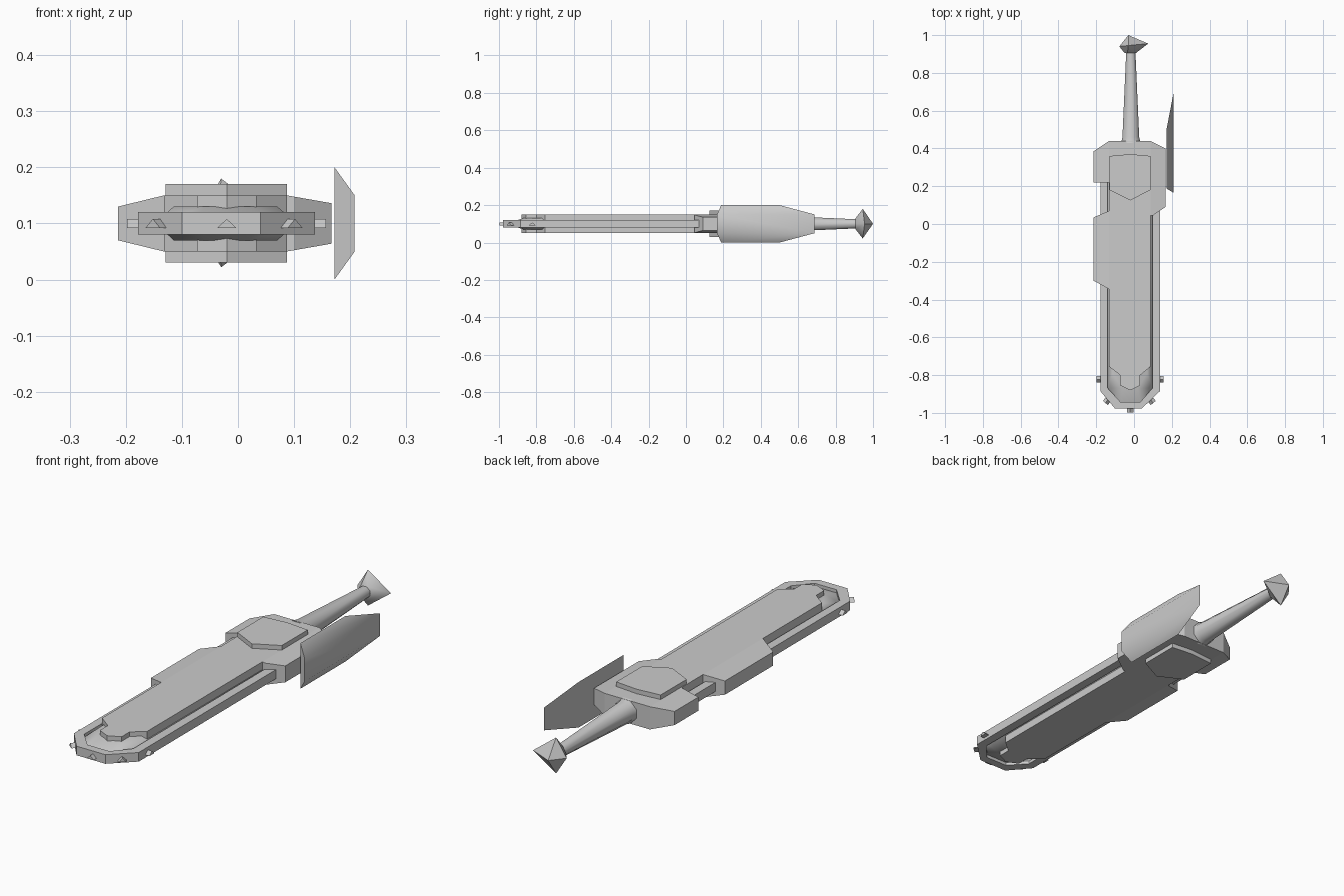
import bpy, bmesh, math
from mathutils import Vector

if "Cube" in bpy.data.objects:
    bpy.data.objects.remove(bpy.data.objects["Cube"])

grey = bpy.data.materials.new("steel grey")
grey.diffuse_color = (0.6, 0.6, 0.6, 1)
grey.use_nodes = True
grey.node_tree.nodes["Principled BSDF"].inputs["Base Color"].default_value = grey.diffuse_color
MID = 0.1   # height of the symmetry plane


def finish(bm, name, smooth=20):
    bmesh.ops.recalc_face_normals(bm, faces=bm.faces)
    me = bpy.data.meshes.new(name)
    bm.to_mesh(me)
    bm.free()
    ob = bpy.data.objects.new(name, me)
    bpy.context.collection.objects.link(ob)
    me.materials.append(grey)
    bpy.ops.object.select_all(action='DESELECT')
    ob.select_set(True)
    bpy.context.view_layer.objects.active = ob
    bpy.ops.object.shade_smooth_by_angle(angle=math.radians(smooth))
    return ob


def slab(name, outline, half):
    """Outline extruded both ways from the mid plane; half(x, y) is the half thickness."""
    bm = bmesh.new()
    top = [bm.verts.new((x, y, MID + half(x, y))) for x, y in outline]
    low = [bm.verts.new((x, y, MID - half(x, y))) for x, y in outline]
    bm.faces.new(top)
    bm.faces.new(low[::-1])
    for i in range(len(top)):
        j = (i + 1) % len(top)
        bm.faces.new((top[i], low[i], low[j], top[j]))
    return finish(bm, name)


def hull(name, points, smooth=20):
    bm = bmesh.new()
    for p in points:
        bm.verts.new(p)
    bmesh.ops.convex_hull(bm, input=bm.verts)
    bmesh.ops.dissolve_limit(bm, angle_limit=0.01, verts=bm.verts, edges=bm.edges)
    return finish(bm, name, smooth)


def loft(name, rings, smooth=60):
    """Rings (y, radius) along the handle axis."""
    bm = bmesh.new()
    n = 8
    loops = [[bm.verts.new((-0.017 + r * math.cos(2 * math.pi * (k + .5) / n), y,
                            MID + r * math.sin(2 * math.pi * (k + .5) / n)))
              for k in range(n)] for y, r in rings]
    for a, b in zip(loops, loops[1:]):
        for k in range(n):
            bm.faces.new((a[k], a[(k + 1) % n], b[(k + 1) % n], b[k]))
    bm.faces.new(loops[0])
    bm.faces.new(loops[-1])
    return finish(bm, name, smooth)


# central plate with stepped tongue
slab("blade_plate", [(-.132, .44), (.087, .44), (.087, -.755), (.033, -.80), (.033, -.855),
                     (-.02, -.88), (-.073, -.855), (-.073, -.80), (-.132, -.755)],
     lambda x, y: .05)

# wings that thin out sideways
left = lambda x, y: .05 - .02 * (-.132 - x) / .082
right = lambda x, y: .05 - .014 * (x - .087) / .08
slab("guard_left_wing", [(-.132, .44), (-.214, .385), (-.214, .22), (-.132, .22)], left)
slab("blade_left_wing", [(-.132, .07), (-.214, .035), (-.214, -.30), (-.132, -.345)], left)
slab("guard_right_wing", [(.087, .44), (.167, .40), (.167, .09), (.10, .045), (.087, .045)], right)

# raised pentagon on both sides of the guard
slab("guard_boss", [(-.129, .36), (-.02, .37), (.087, .36), (.087, .18), (-.02, .125), (-.129, .18)],
     lambda x, y: .07)

# rim rail running round the tip
outer = [(-.178, .25), (-.178, -.885), (-.10, -.978), (.04, -.978), (.137, -.885), (.137, .10)]
inner = [(-.14, .25), (-.14, -.868), (-.072, -.942), (.034, -.942), (.098, -.868), (.098, .10)]
slab("rim_rail", outer + inner[::-1], lambda x, y: .02)

# recessed web, thicker toward the middle
web = [(x, y, MID + s * .006) for x, y in inner for s in (-1, 1)]
web += [(x, y, MID + s * .03) for x, y in
        [(-.115, .1), (-.115, -.79), (-.06, -.87), (.02, -.87), (.07, -.79), (.07, .1)] for s in (-1, 1)]
hull("web", web, 50)

# triangular studs round the tip
for x, y, ang in [(-.02, -.978, -90), (-.139, -.932, -130), (.089, -.932, -50),
                  (-.178, -.822, 180), (.137, -.822, 0)]:
    d = Vector((math.cos(math.radians(ang)), math.sin(math.radians(ang)), 0))
    side = Vector((-d.y, d.x, 0))
    pts = []
    for t in (-.006, .02):
        c = Vector((x, y, MID)) + d * t
        pts += [c + side * .017 + Vector((0, 0, -.008)), c - side * .017 + Vector((0, 0, -.008)),
                c + Vector((0, 0, .008))]
    hull("stud", pts)

# side shield
hull("side_shield", [(.172, y, z) for y in (.188, .5) for z in (0, .2)]
     + [(.208, y, z) for y in (.166, .688) for z in (.05, .15)], 50)

# handle and pommel
loft("handle", [(.43, .056), (.46, .048), (.92, .026)])
pommel = [(-.03, 1, MID), (-.078, .94, MID), (.075, .955, MID), (-.03, .945, .18), (-.03, .945, .022)]
pommel += [(-.02 + .03 * math.cos(a * math.pi / 3), .905, MID + .032 * math.sin(a * math.pi / 3))
           for a in range(6)]
hull("pommel", pommel, 40)
